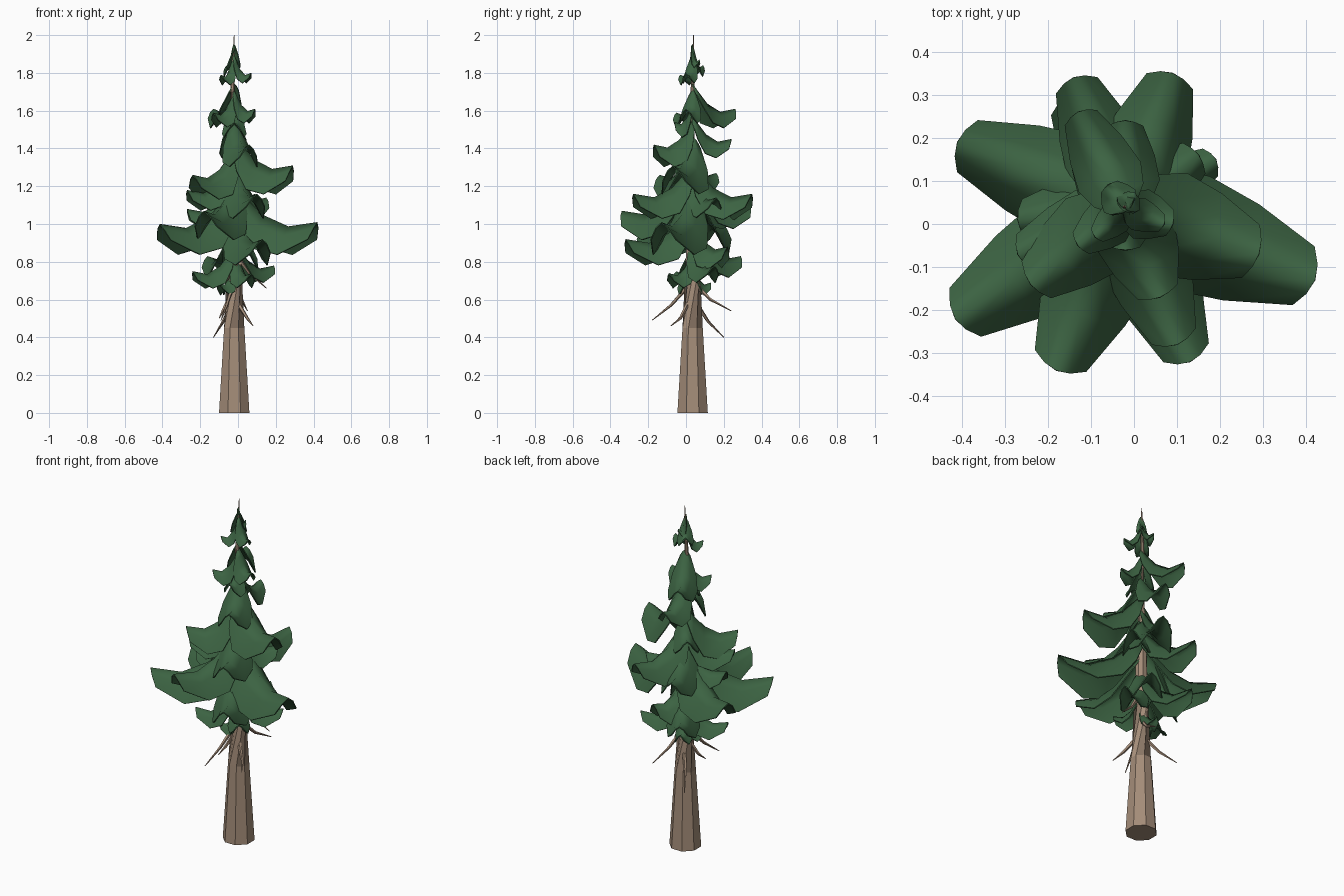
import bpy, bmesh, math
from mathutils import Vector

cube = bpy.data.objects.get("Cube")
if cube:
    bpy.data.objects.remove(cube)

AXIS = Vector((-0.02, 0.035, 0))


def material(name, color):
    mat = bpy.data.materials.new(name)
    mat.use_nodes = True
    mat.diffuse_color = color
    node = next(n for n in mat.node_tree.nodes if n.type == 'BSDF_PRINCIPLED')
    node.inputs["Base Color"].default_value = color
    node.inputs["Roughness"].default_value = 0.9
    return mat


bark = material("bark brown", (0.37, 0.265, 0.19, 1))
needles = material("needle green", (0.045, 0.125, 0.055, 1))


def finish(name, bm, mat):
    mesh = bpy.data.meshes.new(name)
    bm.to_mesh(mesh)
    bm.free()
    mesh.materials.append(mat)
    obj = bpy.data.objects.new(name, mesh)
    bpy.context.collection.objects.link(obj)
    return obj


def bridge(bm, rows, closed):
    for low, high in zip(rows, rows[1:]):
        count = len(low)
        for i in range(count if closed else count - 1):
            j = (i + 1) % count
            bm.faces.new((low[i], low[j], high[j], high[i]))


def tube(name, points, radii, sides):
    """Tapered bark tube along a path."""
    bm = bmesh.new()
    points = [Vector(p) for p in points]
    rows = []
    for i, (p, r) in enumerate(zip(points, radii)):
        along = points[min(i + 1, len(points) - 1)] - points[max(i - 1, 0)]
        turn = along.to_track_quat('Z', 'Y')
        angles = [math.tau * (k + 0.5) / sides for k in range(sides)]
        rows.append([bm.verts.new(p + turn @ Vector((r * math.cos(a), r * math.sin(a), 0)))
                     for a in angles])
    bridge(bm, rows, True)
    bm.faces.new(rows[0][::-1])
    bm.faces.new(rows[-1])
    bmesh.ops.recalc_face_normals(bm, faces=bm.faces)
    return finish(name, bm, bark)


def bough(name, tip, width):
    """Arched, drooping needle sheet: steep at the trunk, lifting at the tip."""
    bm = bmesh.new()
    tip = Vector(tip)
    reach = tip - AXIS
    reach.z = 0
    length = reach.length
    out = reach.normalized()
    side = Vector((-out.y, out.x, 0))
    fall = 0.07 + 0.25 * length
    # Along the bough: distance, share of the fall, share of the width
    profile = ((0, 1, 0.35), (0.15, 0.65, 0.8), (0.35, 0.2, 1), (0.65, -0.12, 0.85), (1, 0, 0.52))
    rows = []
    for t, lift, share in profile:
        half = width * share / 2
        row = []
        for s in (-1, -0.5, 0, 0.5, 1):
            p = AXIS + out * length * t * (1 - 0.06 * s * s) + side * half * s
            p.z = tip.z + fall * lift - 1.25 * half * abs(s) ** 1.6
            row.append(bm.verts.new(p))
        rows.append(row)
    bridge(bm, rows, False)
    bm.normal_update()
    if sum(f.normal.z for f in bm.faces) < 0:
        bmesh.ops.reverse_faces(bm, faces=bm.faces)
    obj = finish(name, bm, needles)
    # Thin sheet with its own underside
    shell = obj.modifiers.new("thickness", 'SOLIDIFY')
    shell.thickness = 0.006
    shell.offset = -1
    bpy.ops.object.select_all(action='DESELECT')
    obj.select_set(True)
    bpy.context.view_layer.objects.active = obj
    bpy.ops.object.modifier_apply(modifier=shell.name)
    bpy.ops.object.shade_smooth_by_angle(angle=math.radians(84))


# Trunk
tube("trunk",
     [(-0.02, 0.035, 0), (-0.02, 0.035, 0.45), (-0.02, 0.035, 0.8),
      (-0.025, 0.035, 1.3), (-0.03, 0.035, 1.7), (-0.02, 0.04, 2)],
     [0.087, 0.058, 0.04, 0.022, 0.012, 0.002], 8)

# Bare twigs below the crown: start, bend, end
twigs = [
    ((-0.03, 0.01, 0.67), (-0.06, -0.08, 0.57), (-0.09, -0.18, 0.49)),
    ((-0.01, 0.05, 0.68), (0.02, 0.13, 0.6), (0.05, 0.24, 0.54)),
    ((-0.03, 0.06, 0.57), (-0.08, 0.12, 0.48), (-0.13, 0.2, 0.4)),
    ((0, 0.01, 0.58), (0.05, -0.03, 0.5), (0.08, -0.08, 0.46)),
    ((0.01, 0.03, 0.81), (0.06, 0.05, 0.74), (0.15, 0.08, 0.66)),
    ((-0.04, 0.03, 0.62), (-0.08, 0, 0.54), (-0.1, -0.04, 0.5)),
]
for i, path in enumerate(twigs):
    tube(f"bare_twig_{i + 1}", path, (0.012, 0.008, 0.002), 5)

# Needle boughs from bottom to top: tip x, y, z and width
boughs = [
    (-0.10, -0.03, 0.69, 0.10), (0.07, -0.09, 0.74, 0.12), (-0.05, 0.13, 0.69, 0.10),
    (-0.24, -0.05, 0.75, 0.14), (0.19, 0.15, 0.78, 0.14), (-0.16, 0.29, 0.83, 0.18),
    (0.13, -0.32, 0.92, 0.22), (0.06, 0.22, 0.88, 0.20),
    (0.42, -0.13, 1.01, 0.28), (-0.415, -0.22, 1.00, 0.26), (-0.41, 0.19, 1.00, 0.25),
    (-0.18, -0.34, 1.07, 0.25), (-0.14, 0.34, 1.10, 0.20), (-0.27, 0.01, 1.08, 0.18),
    (0.15, 0.16, 1.14, 0.17), (0.09, 0.35, 1.16, 0.22), (0.10, -0.28, 1.16, 0.21),
    (-0.27, -0.07, 1.18, 0.17), (-0.24, -0.14, 1.26, 0.21), (0.29, -0.07, 1.31, 0.25),
    (-0.12, 0.16, 1.27, 0.15), (-0.02, 0.24, 1.45, 0.16), (0.06, -0.17, 1.42, 0.19),
    (-0.13, 0.26, 1.61, 0.16), (-0.13, -0.05, 1.59, 0.12), (0.09, 0.00, 1.61, 0.12),
    (-0.02, -0.06, 1.54, 0.13),
    (0.07, 0.00, 1.80, 0.08), (-0.09, -0.03, 1.79, 0.08), (-0.06, 0.09, 1.84, 0.09),
    (0.00, 0.07, 1.87, 0.06),
]
for i, (x, y, z, width) in enumerate(boughs):
    bough(f"needle_bough_{i + 1}", (x, y, z), width)
